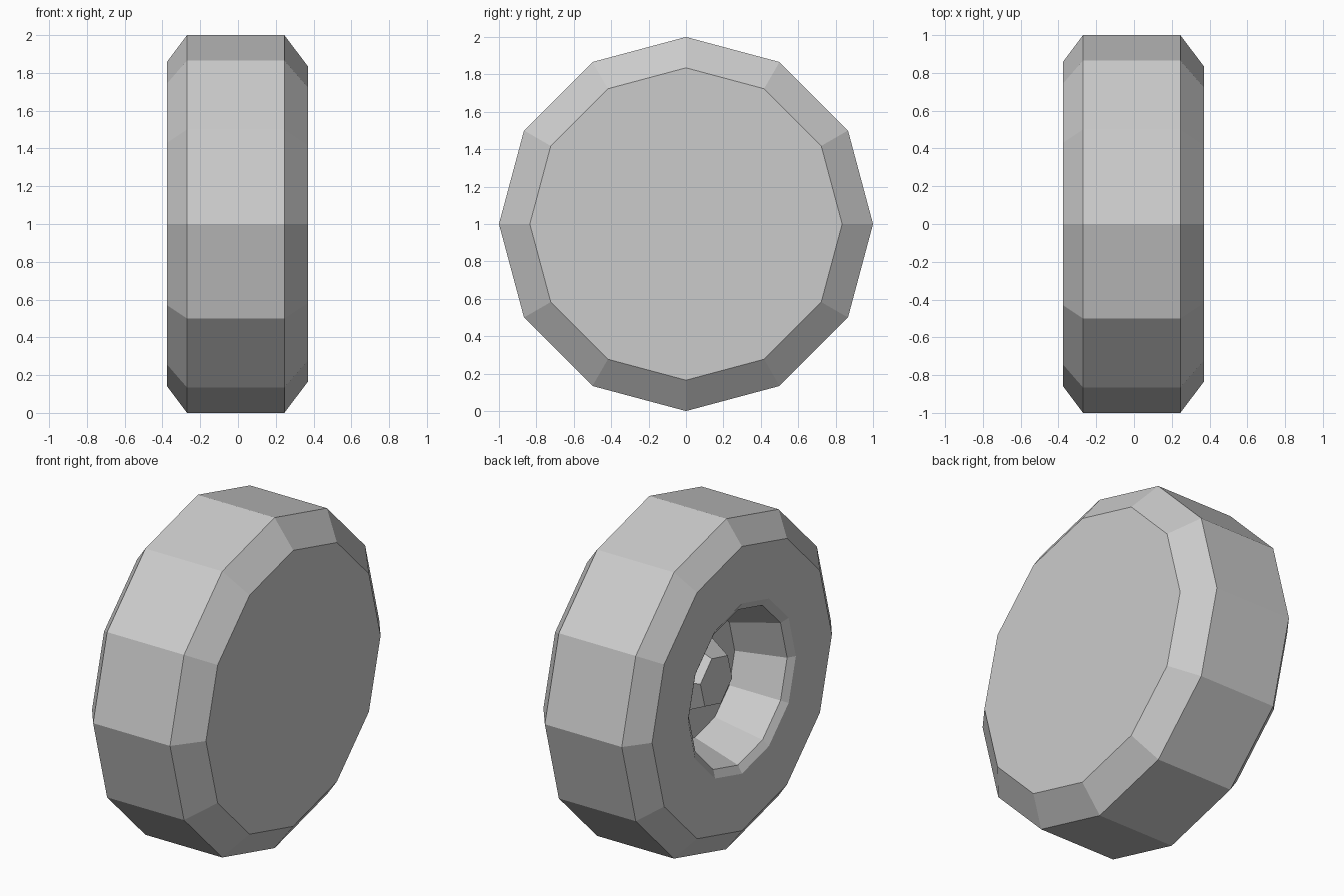
import bpy, bmesh
from math import cos, sin, radians, tau

if "Cube" in bpy.data.objects:
    bpy.data.objects.remove(bpy.data.objects["Cube"])


def lathe_x(name, profile, sides, offset=0.0):
    """Turn (x, radius) points about the x axis, capping both ends flat."""
    bm = bmesh.new()
    rings = []
    for x, r in profile:
        angles = [radians(offset) + tau * k / sides for k in range(sides)]
        rings.append([bm.verts.new((x, r * cos(a), r * sin(a))) for a in angles])
    for a, b in zip(rings, rings[1:]):
        for k in range(sides):
            n = (k + 1) % sides
            bm.faces.new((a[k], a[n], b[n], b[k]))
    bm.faces.new(rings[0])
    bm.faces.new(rings[-1])
    bmesh.ops.recalc_face_normals(bm, faces=bm.faces)
    mesh = bpy.data.meshes.new(name)
    bm.to_mesh(mesh)
    bm.free()
    obj = bpy.data.objects.new(name, mesh)
    obj.location.z = 1.0
    bpy.context.collection.objects.link(obj)
    return obj


# Twelve-sided tyre: flat inner side, chamfered tread, dished outer side
lathe_x("wheel", [
    (0.37, 0.835), (0.245, 1.0), (-0.27, 1.0), (-0.375, 0.86),
    (-0.375, 0.515), (-0.348, 0.47), (-0.06, 0.38),
], 12)

# Tapered six-sided hub standing on the floor of the dish
lathe_x("hub", [(-0.06, 0.23), (-0.203, 0.157)], 6, 14)
